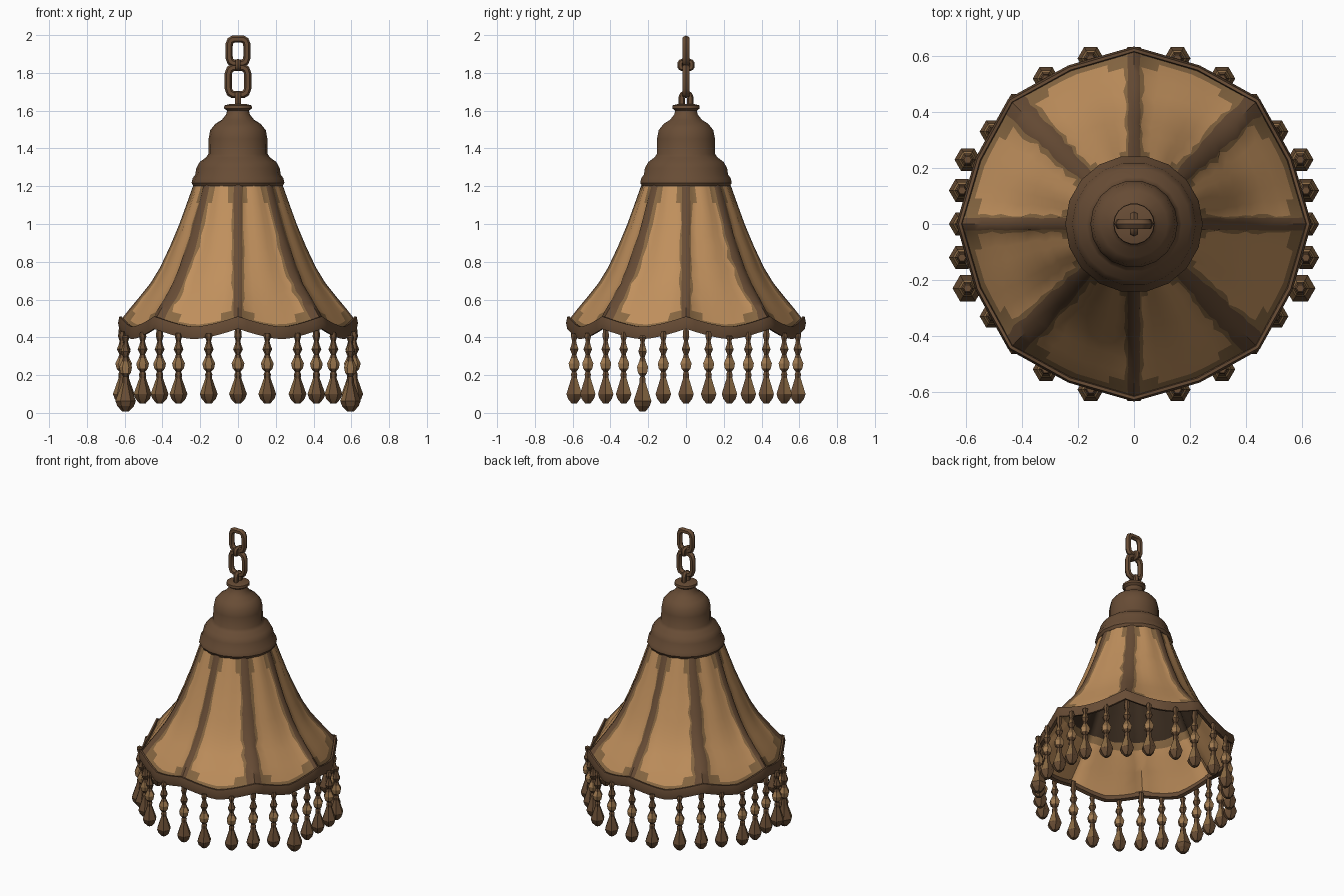
import bpy, bmesh, math, random
from math import pi, sin, cos

random.seed(4)
cube = bpy.data.objects.get("Cube")
if cube:
    bpy.data.objects.remove(cube, do_unlink=True)


def material(name, rgb):
    m = bpy.data.materials.new(name)
    m.use_nodes = True
    colour = (*rgb, 1)
    m.diffuse_color = colour
    m.node_tree.nodes["Principled BSDF"].inputs["Base Color"].default_value = colour
    return m


BRONZE = material("bronze brown", (0.138, 0.073, 0.036))
FABRIC = material("tan fabric", (0.53, 0.28, 0.11))
AMBER = material("worn amber", (0.25, 0.14, 0.056))
DARK = material("dark lining", (0.042, 0.025, 0.014))
BEAD = material("bead brown", (0.138, 0.073, 0.034))
BEAD_TAN = material("bead tan", (0.36, 0.2, 0.083))


def skin(name, rings, mats, closed=False, caps=False, rule=None, angle=40):
    """Join closed rings of points with quads; rule picks a material per face."""
    bm = bmesh.new()
    vs = [[bm.verts.new(p) for p in ring] for ring in rings]
    n = len(rings[0])
    for i in range(len(vs) if closed else len(vs) - 1):
        a, b = vs[i], vs[(i + 1) % len(vs)]
        for j in range(n):
            f = bm.faces.new((a[j], a[(j + 1) % n], b[(j + 1) % n], b[j]))
            f.material_index = rule(i, j) if rule else 0
    if caps:
        bm.faces.new(vs[0])
        bm.faces.new(vs[-1])
    bmesh.ops.recalc_face_normals(bm, faces=bm.faces)
    mesh = bpy.data.meshes.new(name)
    bm.to_mesh(mesh)
    bm.free()
    for m in mats:
        mesh.materials.append(m)
    ob = bpy.data.objects.new(name, mesh)
    bpy.context.collection.objects.link(ob)
    bpy.ops.object.select_all(action='DESELECT')
    ob.select_set(True)
    bpy.context.view_layer.objects.active = ob
    bpy.ops.object.shade_smooth_by_angle(angle=math.radians(angle))
    return ob


def lathe(name, profile, sides, mats, at=(0, 0), **kw):
    rings = [[(at[0] + r * cos(2 * pi * k / sides), at[1] + r * sin(2 * pi * k / sides), z)
              for k in range(sides)] for r, z in profile]
    return skin(name, rings, mats, caps=True, **kw)


def chain_link(name, z, half_w, half_h, wire, across):
    """Rounded rectangular link standing upright, along x or across it."""
    rings = []
    for k in range(12):
        c, s = cos(2 * pi * (k + .5) / 12), sin(2 * pi * (k + .5) / 12)
        u = math.copysign(abs(c) ** .5, c) * (half_w - wire)
        v = math.copysign(abs(s) ** .5, s) * (half_h - wire)
        ring = []
        for q in range(6):
            o, d = wire * cos(pi * q / 3), wire * sin(pi * q / 3)
            p, h = u + o * c, z + v + o * s
            ring.append((d, p, h) if across else (p, d, h))
        rings.append(ring)
    return skin(name, rings, [BRONZE], closed=True, angle=50)


# Scalloped rim: t is 0 in the middle of a panel and 1 at a rib
RIBS = 8
STEP = 2 * pi / RIBS


def offset(angle):
    return abs((angle / STEP) % 1 - .5) * 2


def bulge(t, middle):
    """Straight run from each rib (radius 1) to the panel middle."""
    half = STEP / 2
    w = (1 - t) * half
    return middle * sin(half) / (sin(half - w) + middle * sin(w))


def scallop(t):
    return .39 + .055 * t ** 1.5


# Fabric shade profile, with a midpoint added between every two points
CORNERS = [(.23, 1.22), (.305, 1.0), (.352, .88), (.40, .77), (.445, .69),
           (.50, .615), (.55, .55), (.60, .48)]
PROFILE = [CORNERS[0]]
for (r0, z0), (r1, z1) in zip(CORNERS, CORNERS[1:]):
    PROFILE += [((r0 + r1) / 2, (z0 + z1) / 2), (r1, z1)]
INNER_CELLS = 6
COLS = INNER_CELLS + 4
LAST_ROW = len(PROFILE) - 2


def rib_edge(k, low):
    """Half width of a rib and of its hand painted worn edge."""
    if k % 2 == 0:
        half = .021 * random.uniform(.92, 1.1)
        return half, half + random.uniform(.004, .016)
    half = (.022 + .02 * low) * random.uniform(.85, 1.2)
    return half, half + random.uniform(.005, .022)


def shade_ring(r, z, low, inset=0):
    """One ring; columns per panel: rib, worn edge, fabric cells, worn edge, rib."""
    pts = []
    for k in range(RIBS):
        half, a = (e / r for e in rib_edge(k, low))
        nxt, b = (STEP - e / r for e in rib_edge(k + 1, low))
        angles = [0, half] + [a + (b - a) * i / INNER_CELLS for i in range(INNER_CELLS + 1)]
        angles.append(nxt)
        for w in angles:
            t = offset(w)
            rr = r * bulge(t, .98 + .06 * low) - inset
            if w in (0, half, nxt):
                rr += .006
            zz = z + low ** 3 * (scallop(t) - scallop(1))
            pts.append((rr * cos(w + k * STEP), rr * sin(w + k * STEP), zz))
    return pts


def shade_rule(i, j):
    """Brown ribs, worn edges, and worn panel corners and hems."""
    c = j % COLS
    if c in (0, COLS - 1):
        return 0
    corner = c in (2, COLS - 3) and i in (0, LAST_ROW - 1)
    return 1 if c in (1, COLS - 2) or corner or i == LAST_ROW else 2


def lining_rule(i, j):
    return 0 if i < 7 else (1 if i == 7 else 2)


lows = [(1.22 - z) / (1.22 - .48) for r, z in PROFILE]
skin("shade_outside", [shade_ring(r, z, w) for (r, z), w in zip(PROFILE, lows)],
     [BRONZE, AMBER, FABRIC], rule=shade_rule)
lining = skin("shade_lining", [shade_ring(r, z, w, .012) for (r, z), w in zip(PROFILE, lows)],
              [DARK, AMBER, FABRIC], rule=lining_rule)
lining.data.flip_normals()

# Scalloped trim band around the rim
section = [(-.018, .006), (.006, 0), (.012, .03), (.005, .066), (-.006, .066)]
trim = []
for k in range(RIBS * 10):
    w = STEP * k / 10
    t = offset(w)
    rad = .602 * bulge(t, 1.035)
    trim.append([((rad + dr) * cos(w), (rad + dr) * sin(w), scallop(t) + dz)
                 for dr, dz in section])
skin("rim_trim", trim, [BRONZE], closed=True)

# Bell shaped cap
lathe("cap", [(.19, 1.2), (.236, 1.2), (.246, 1.218), (.24, 1.243), (.226, 1.262),
              (.221, 1.295), (.203, 1.328), (.17, 1.352), (.157, 1.37), (.156, 1.45),
              (.147, 1.497), (.12, 1.53), (.085, 1.552), (.063, 1.58), (.058, 1.6),
              (.074, 1.612), (.072, 1.628), (.045, 1.635)], 18, [BRONZE])

# Chain
chain_link("chain_eye", 1.65, .04, .055, .017, True)
chain_link("chain_lower_link", 1.757, .072, .093, .02, False)
chain_link("chain_joining_link", 1.842, .046, .034, .016, True)
chain_link("chain_upper_link", 1.915, .068, .085, .02, False)

# Hanging bead strands ending in faceted drops
STRAND = [(.014, .43), (.02, .405), (.012, .38), (.017, .36), (.026, .337), (.013, .31),
          (.02, .29), (.034, .262), (.028, .235), (.013, .218), (.019, .205),
          (.017, .185), (.033, .14), (.047, .1), (.038, .075), (.016, .05)]
QUADRANT = [(.615, .12), (.595, .23), (.505, .33), (.415, .425), (.315, .52), (.155, .592)]


def strand_rule(i, j):
    """Tan bead, plus worn facets on the upper bead and the drop."""
    if i in (6, 7):
        return 2 if i == 7 or j % 2 else 1
    return 1 if i in (3, 11, 12) and j % 3 == 0 else 0


def strand(x, y):
    long_drop = .042 if y == -.23 else 0
    prof = [(r * (1.15 if long_drop and z < .2 else 1), z - long_drop * (.45 - z) / .4)
            for r, z in STRAND]
    top = scallop(offset(math.atan2(y, x))) + .02
    prof = [(prof[0][0], top)] + [p for p in prof[1:] if p[1] < top - .005]
    skip = len(STRAND) - len(prof)
    lathe("bead_strand", prof, 6, [BEAD, AMBER, BEAD_TAN], at=(x, y), angle=20,
          rule=lambda i, j: strand_rule(i + skip, j))


for side in (1, -1):
    strand(.615 * side, 0)
    strand(0, .592 * side)
    for depth in (1, -1):
        for x, y in QUADRANT:
            strand(x * side, y * depth)
